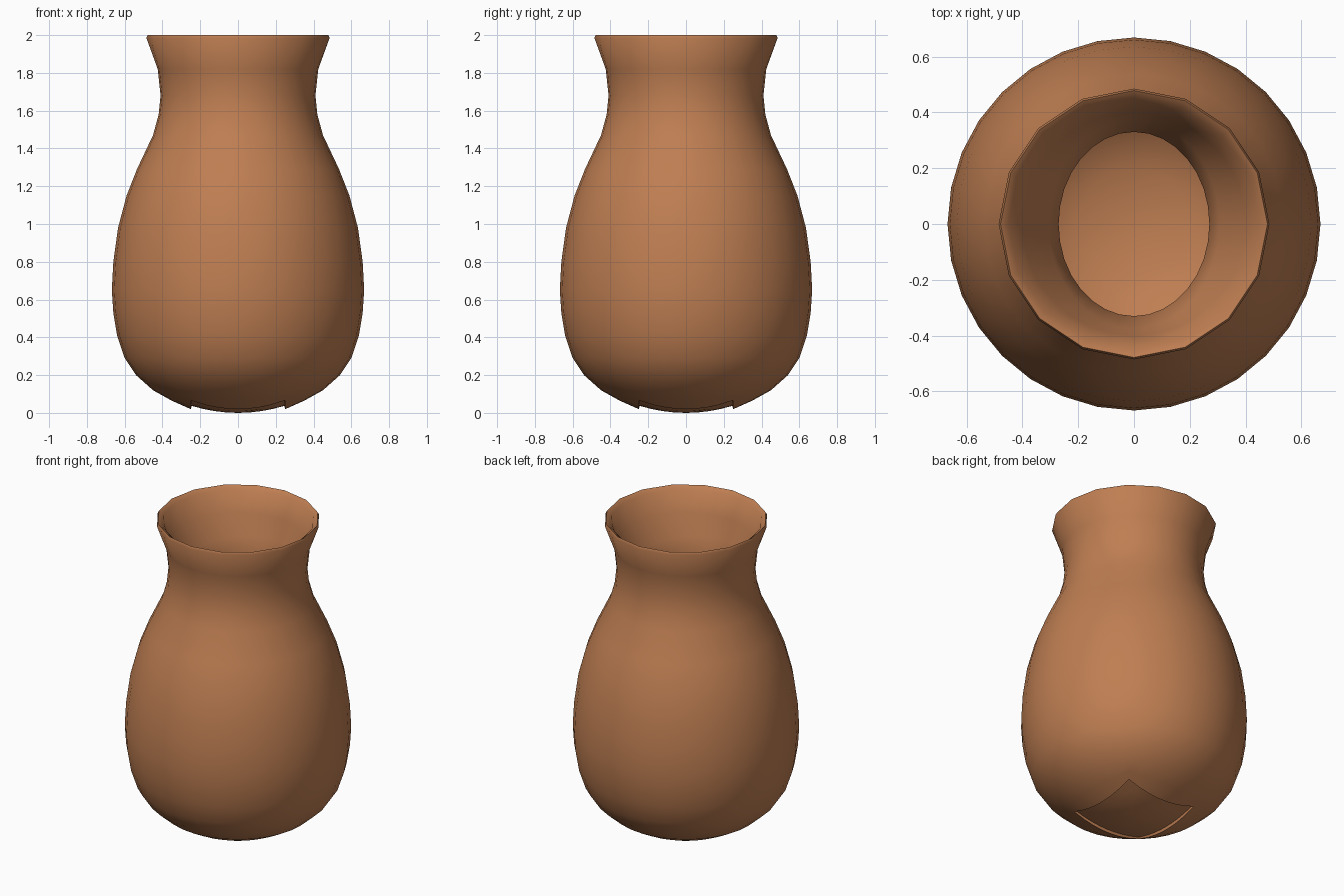
import bpy, bmesh, math

cube = bpy.data.objects.get("Cube")
if cube:
    bpy.data.objects.remove(cube, do_unlink=True)

SEGMENTS = 32
SQUARE = 0.25   # half width of the square base panel


def terracotta():
    mat = bpy.data.materials.new("terracotta")
    colour = (0.52, 0.21, 0.085, 1)
    mat.use_nodes = True
    mat.diffuse_color = colour
    bsdf = mat.node_tree.nodes["Principled BSDF"]
    bsdf.inputs["Base Color"].default_value = colour
    bsdf.inputs["Roughness"].default_value = 0.8
    return mat


def angle(i):
    return 2 * math.pi * i / SEGMENTS


def square_radius(i):
    a = angle(i)
    return SQUARE / max(abs(math.cos(a)), abs(math.sin(a)))


def ring(bm, radius, height, sx=1, sy=1):
    """Ring whose radius depends on the step and height on the radius."""
    verts = []
    for i in range(SEGMENTS):
        r = radius(i)
        verts.append(bm.verts.new((r * sx * math.cos(angle(i)),
                                   r * sy * math.sin(angle(i)), height(r))))
    return verts


def round_ring(bm, r, z, sx=1, sy=1):
    return ring(bm, lambda i: r, lambda _: z, sx, sy)


def coarse_ring(bm, r, z):
    """Sixteen-sided lip: every second point lies on a straight edge."""
    return ring(bm, lambda i: r * (math.cos(angle(1)) if i % 2 else 1), lambda _: z)


def bottom_height(r):
    return 0.02 + 0.74 * (r * r - SQUARE ** 2)


def panel_height(r):
    return 0.62 * r * r


bm = bmesh.new()
rings = []

# Slightly recessed square base panel
for s in (0.25, 0.5, 0.75, 0.98):
    rings.append(ring(bm, lambda i: square_radius(i) * s, panel_height))

# Underside, blending from the square opening to the round body
for t in (0, 0.5):
    rings.append(ring(bm, lambda i: square_radius(i) * (1 - t) + 0.45 * t, bottom_height))

# Outside wall
outside = [(0.45, 0.12), (0.54, 0.2), (0.6, 0.29), (0.64, 0.41), (0.66, 0.53),
           (0.668, 0.65), (0.66, 0.8), (0.635, 0.98), (0.59, 1.15),
           (0.535, 1.29), (0.45, 1.47), (0.42, 1.58), (0.41, 1.68), (0.425, 1.82)]
for r, z in outside:
    rings.append(round_ring(bm, r, z))

# Flared lip
for r, z in [(0.485, 1.985), (0.478, 2.0), (0.45, 1.98)]:
    rings.append(coarse_ring(bm, r, z))

# Inside wall, with a slightly oval throat
inside = [(0.4, 1.85), (0.34, 1.72), (0.3, 1.6), (0.32, 1.48), (0.42, 1.25),
          (0.5, 1.05), (0.55, 0.7), (0.5, 0.4), (0.38, 0.22), (0.2, 0.14)]
for r, z in inside:
    oval = 0.1 if 1.4 < z < 1.8 else 0
    rings.append(round_ring(bm, r, z, 1 - oval, 1 + oval))

# Skin the rings and close both ends
for low, high in zip(rings, rings[1:]):
    for i in range(SEGMENTS):
        j = (i + 1) % SEGMENTS
        bm.faces.new((low[i], low[j], high[j], high[i]))
for end, z in ((rings[0], 0), (rings[-1], 0.12)):
    tip = bm.verts.new((0, 0, z))
    for i in range(SEGMENTS):
        bm.faces.new((end[i], end[(i + 1) % SEGMENTS], tip))
bmesh.ops.recalc_face_normals(bm, faces=bm.faces[:])

mesh = bpy.data.meshes.new("vase")
bm.to_mesh(mesh)
bm.free()
vase = bpy.data.objects.new("vase", mesh)
bpy.context.collection.objects.link(vase)
mesh.materials.append(terracotta())

bpy.ops.object.select_all(action="DESELECT")
vase.select_set(True)
bpy.context.view_layer.objects.active = vase
bpy.ops.object.shade_smooth_by_angle(angle=math.radians(60))
